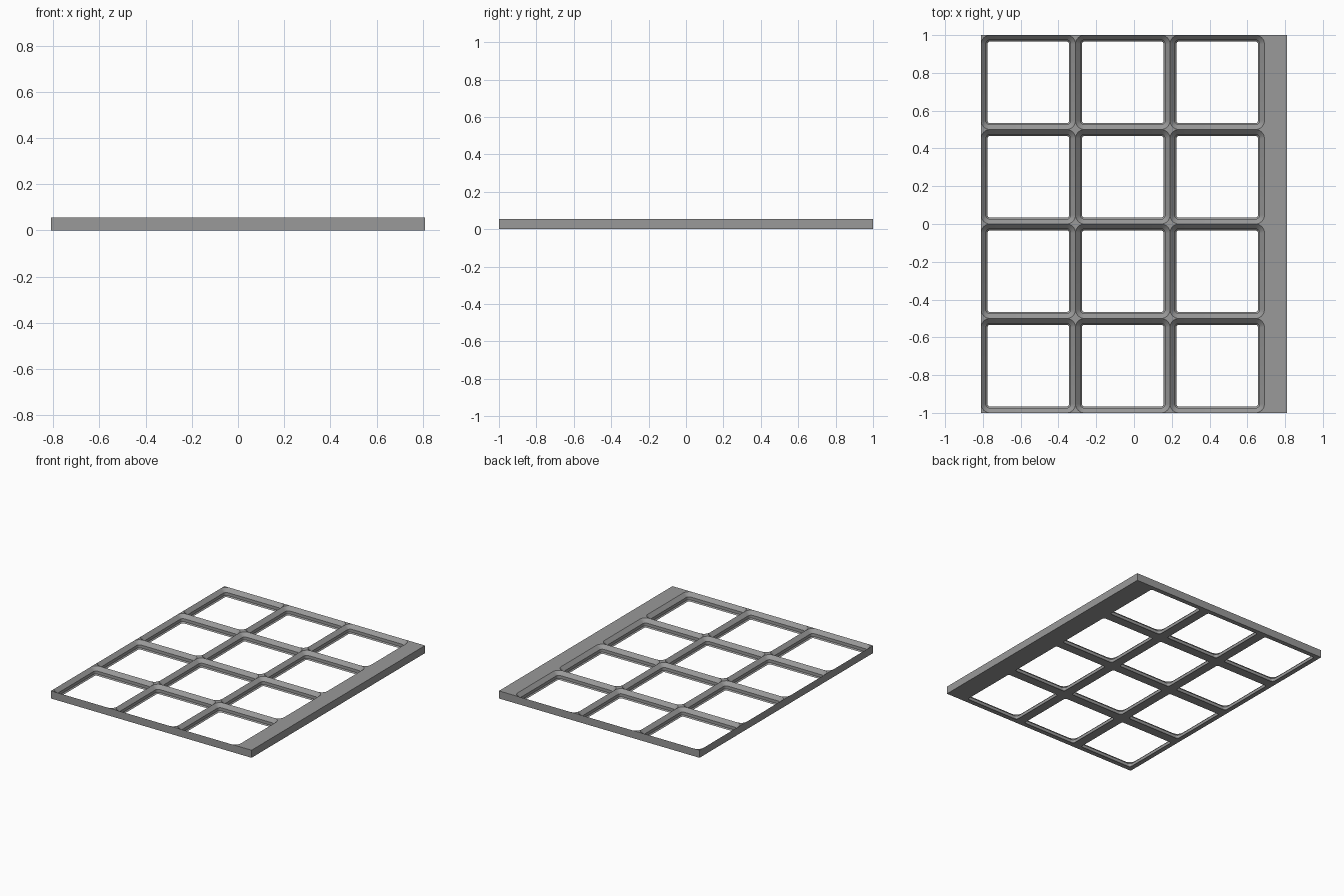
import bpy, bmesh, math
from mathutils import Vector

if "Cube" in bpy.data.objects:
    bpy.data.objects.remove(bpy.data.objects["Cube"])

U = 2 / 168                 # one millimetre in scene units
PITCH, HEIGHT, MARGIN = 42, 4.65, 10
COLS, ROWS, SEG = 3, 4, 8
X0 = -(COLS * PITCH + MARGIN) / 2
Y0 = -ROWS * PITCH / 2
X1, X2 = X0 + COLS * PITCH, -X0
H, R = PITCH / 2, 4         # half cell and corner radius at the rim
# (inset, height) of the pocket wall from the rim down to the floor
PROFILE = [(0, HEIGHT), (2.15, 2.5), (2.15, 0.7), (2.85, 0)]
CORNERS = [(1, 1), (-1, 1), (-1, -1), (1, -1)]

bm = bmesh.new()


def face(points):
    bm.faces.new([bm.verts.new(Vector(p) * U) for p in points])


def rounded_ring(cx, cy, inset, z):
    """Four corner arcs, counter-clockwise from the +x +y corner."""
    arcs = []
    for k, (sx, sy) in enumerate(CORNERS):
        arcs.append([(cx + sx * (H - R) + (R - inset) * math.cos(a),
                      cy + sy * (H - R) + (R - inset) * math.sin(a), z)
                     for a in [(k + i / SEG) * math.pi / 2 for i in range(SEG + 1)]])
    return arcs


def pocket(cx, cy):
    rings = [rounded_ring(cx, cy, *p) for p in PROFILE]
    # sloped and upright pocket walls
    for hi, lo in zip(rings, rings[1:]):
        a, b = sum(hi, []), sum(lo, [])
        for i in range(len(a)):
            j = (i + 1) % len(a)
            face([a[i], a[j], b[j], b[i]])
    # flat top tips and underside around the opening
    for k, (sx, sy) in enumerate(CORNERS):
        x, y = cx + sx * H, cy + sy * H
        for ring, z in ((rings[0], HEIGHT), (rings[-1], 0)):
            for p, q in zip(ring[k], ring[k][1:]):
                face([(x, y, z), p, q])
        nx, ny = CORNERS[(k + 1) % 4]
        low = rings[-1]
        face([(x, y, 0), low[k][-1], low[(k + 1) % 4][0],
              (cx + nx * H, cy + ny * H, 0)])


# pocket grid
for c in range(COLS):
    for r in range(ROWS):
        pocket(X0 + (c + .5) * PITCH, Y0 + (r + .5) * PITCH)

# front and back outer walls of the grid
for y in (Y0, -Y0):
    for c in range(COLS):
        a = X0 + c * PITCH
        b = a + PITCH
        face([(a, y, 0), (b, y, 0), (b, y, HEIGHT), (b - R, y, HEIGHT),
              (a + R, y, HEIGHT), (a, y, HEIGHT)])
    # ends of the solid margin
    face([(X1, y, 0), (X2, y, 0), (X2, y, HEIGHT), (X1, y, HEIGHT)])

# left outer wall, and the solid margin on the right
for r in range(ROWS):
    a = Y0 + r * PITCH
    b = a + PITCH
    face([(X0, a, 0), (X0, b, 0), (X0, b, HEIGHT), (X0, b - R, HEIGHT),
          (X0, a + R, HEIGHT), (X0, a, HEIGHT)])
    face([(X2, a, HEIGHT), (X2, b, HEIGHT), (X1, b, HEIGHT),
          (X1, b - R, HEIGHT), (X1, a + R, HEIGHT), (X1, a, HEIGHT)])
    face([(X1, a, 0), (X1, b, 0), (X2, b, 0), (X2, a, 0)])
    face([(X2, a, 0), (X2, b, 0), (X2, b, HEIGHT), (X2, a, HEIGHT)])

bmesh.ops.remove_doubles(bm, verts=bm.verts, dist=1e-5)
bmesh.ops.recalc_face_normals(bm, faces=bm.faces)
mesh = bpy.data.meshes.new("grid_baseplate")
bm.to_mesh(mesh)
bm.free()

grey = bpy.data.materials.new("plain grey")
grey.diffuse_color = (0.32, 0.32, 0.32, 1)
grey.use_nodes = True
grey.node_tree.nodes["Principled BSDF"].inputs["Base Color"].default_value = grey.diffuse_color
mesh.materials.append(grey)
plate = bpy.data.objects.new("grid_baseplate", mesh)
bpy.context.collection.objects.link(plate)
bpy.context.view_layer.objects.active = plate
plate.select_set(True)
bpy.ops.object.shade_smooth_by_angle(angle=math.radians(30))
